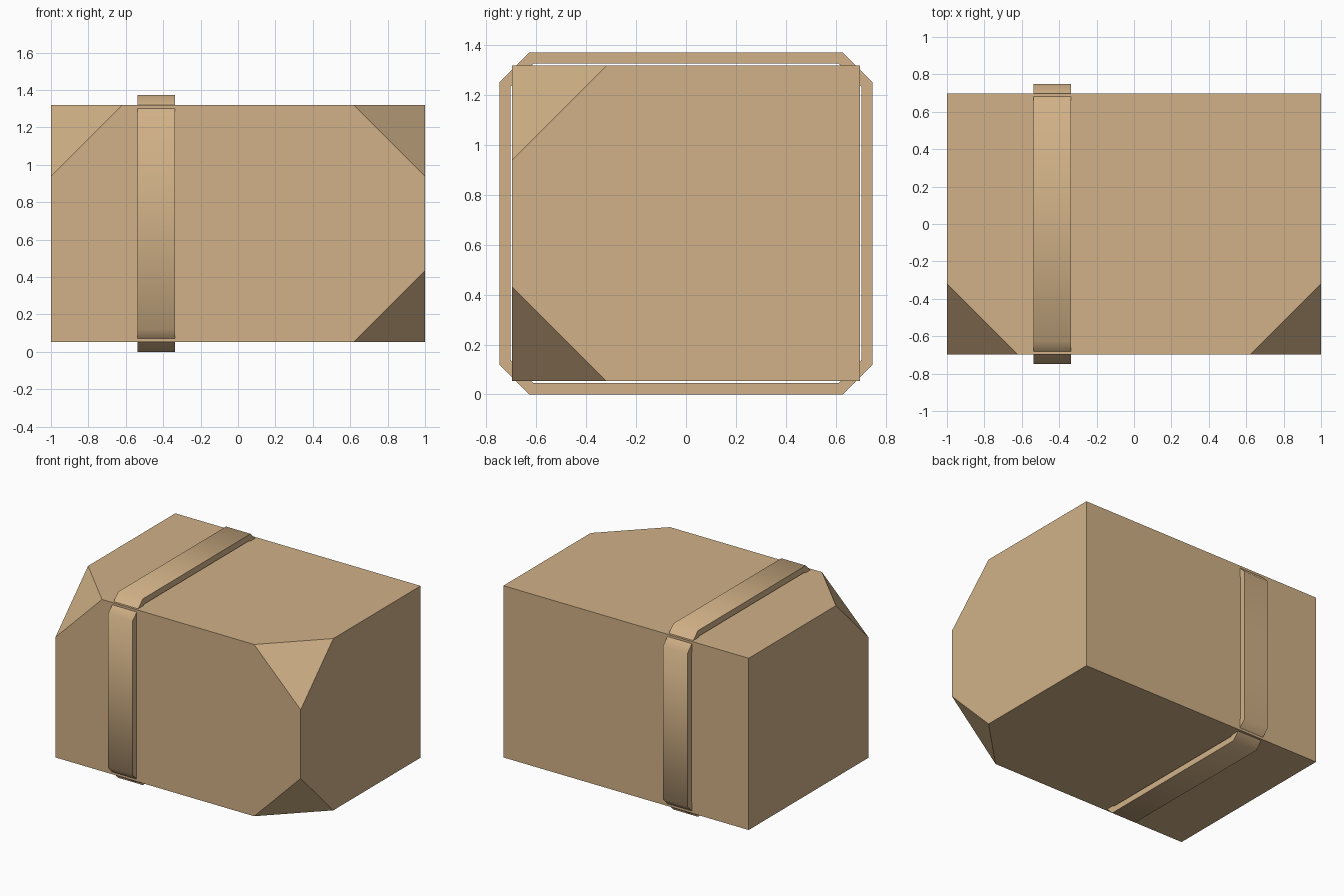
import bpy, bmesh, math
from mathutils import Vector

if "Cube" in bpy.data.objects:
    bpy.data.objects.remove(bpy.data.objects["Cube"], do_unlink=True)

# One cardboard tan for everything
tan = bpy.data.materials.new("cardboard_tan")
tan.use_nodes = True
tan.diffuse_color = (0.638, 0.440, 0.242, 1)
tan.node_tree.nodes["Principled BSDF"].inputs["Base Color"].default_value = tan.diffuse_color

HALF = Vector((1.0, 0.698, 0.633))
MID = Vector((0, 0, 0.686))
CUT = 0.38


def finish(name, bm):
    bmesh.ops.recalc_face_normals(bm, faces=bm.faces)
    mesh = bpy.data.meshes.new(name)
    bm.to_mesh(mesh)
    bm.free()
    mesh.materials.append(tan)
    obj = bpy.data.objects.new(name, mesh)
    bpy.context.collection.objects.link(obj)
    return obj


# Body: box with three front corners sliced off
bm = bmesh.new()
bmesh.ops.create_cube(bm, size=2)
for v in bm.verts:
    v.co = Vector(a * b for a, b in zip(v.co, HALF)) + MID
for signs in ((-1, -1, 1), (1, -1, 1), (1, -1, -1)):
    normal = Vector(signs)
    corner = MID + Vector(a * b for a, b in zip(normal, HALF))
    point = corner - Vector((signs[0] * CUT, 0, 0))
    geom = bm.verts[:] + bm.edges[:] + bm.faces[:]
    bmesh.ops.bisect_plane(bm, geom=geom, plane_co=point, plane_no=normal, clear_outer=True)
    bmesh.ops.holes_fill(bm, edges=[e for e in bm.edges if e.is_boundary])
finish("box_body", bm)


# Straps: a thin slab on each side whose ends bend in at 45 degrees
def strap(name, direction, reach, height):
    """direction is (y, z) outward, reach the half length, height the outer distance."""
    out = Vector((0, *direction))
    along = Vector((1, 0, 0)).cross(out)
    bend, tip, thick = reach - 0.12, reach - 0.062, 0.045
    side = [(-tip, height - 0.058), (-bend, height), (bend, height), (tip, height - 0.058),
            (tip - 0.025, height - 0.083), (bend - 0.018, height - thick),
            (0.018 - bend, height - thick), (0.025 - tip, height - 0.083)]
    bm = bmesh.new()
    verts = [bm.verts.new(MID + along * a + out * h + Vector((-0.537, 0, 0))) for a, h in side]
    # Quad strips along the bent profile keep the shading even
    faces = [bm.faces.new([verts[i] for i in q])
             for q in ((0, 1, 6, 7), (1, 2, 5, 6), (2, 3, 4, 5))]
    grown = bmesh.ops.extrude_face_region(bm, geom=faces, use_keep_orig=True)
    moved = [g for g in grown["geom"] if isinstance(g, bmesh.types.BMVert)]
    bmesh.ops.translate(bm, verts=moved, vec=(0.2, 0, 0))
    obj = finish(name, bm)
    bpy.ops.object.select_all(action="DESELECT")
    obj.select_set(True)
    bpy.context.view_layer.objects.active = obj
    bpy.ops.object.shade_smooth_by_angle(angle=math.radians(60))


Y, Z = 0.748, 0.686
strap("strap_front", (-1, 0), Z, Y)
strap("strap_back", (1, 0), Z, Y)
strap("strap_top", (0, 1), Y, Z)
strap("strap_bottom", (0, -1), Y, Z)
